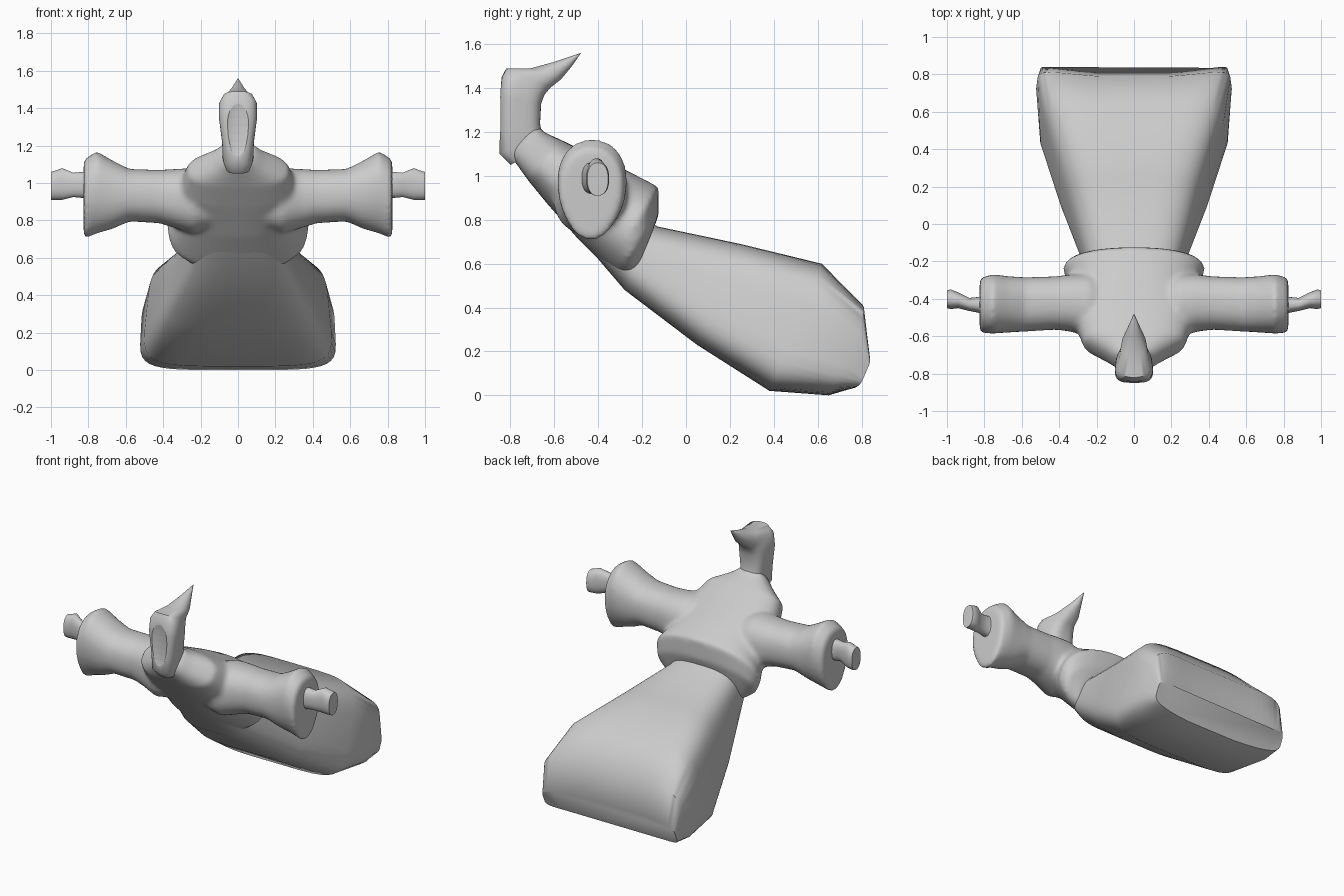
import bpy, bmesh, math
from mathutils import Vector

if "Cube" in bpy.data.objects:
    bpy.data.objects.remove(bpy.data.objects["Cube"])

N = 40


def spow(v, e):
    return math.copysign(abs(v) ** e, v)


def smooth(ob, angle):
    bpy.ops.object.select_all(action='DESELECT')
    ob.select_set(True)
    bpy.context.view_layer.objects.active = ob
    bpy.ops.object.shade_smooth_by_angle(angle=math.radians(angle))


def loft(name, sections, angle=50):
    """Skin rings; each section = (centre, u axis, v axis, power, taper along v)."""
    bm = bmesh.new()
    rings = []
    for c, u, v, p, taper in sections:
        ring = []
        for i in range(N):
            a = math.tau * (i + 0.5) / N
            cu, cv = spow(math.cos(a), 2 / p), spow(math.sin(a), 2 / p)
            ring.append(bm.verts.new(c + u * cu * (1 - taper * cv) + v * cv))
        rings.append(ring)
    for r, s in zip(rings, rings[1:]):
        for i in range(N):
            j = (i + 1) % N
            bm.faces.new((r[i], r[j], s[j], s[i]))
    bm.faces.new(rings[0])
    bm.faces.new(rings[-1])
    bmesh.ops.recalc_face_normals(bm, faces=bm.faces)
    me = bpy.data.meshes.new(name)
    bm.to_mesh(me)
    bm.free()
    ob = bpy.data.objects.new(name, me)
    bpy.context.collection.objects.link(ob)
    smooth(ob, angle)
    return ob


def side(b, t, w, p=2.5, taper=0.0):
    """Section spanning two side-view points (y, z), with half width w."""
    b, t = Vector((0, *b)), Vector((0, *t))
    return (b + t) / 2, Vector((w, 0, 0)), (t - b) / 2, p, taper


def arm(s, x, y0, y1, z0, z1, p=2.3, taper=0.0):
    """Section across an arm at distance x on side s."""
    return (Vector((s * x, (y0 + y1) / 2, (z0 + z1) / 2)),
            Vector((0, (y1 - y0) / 2, 0)), Vector((0, 0, (z1 - z0) / 2)), p, taper)


# Flared skirt trailing backwards, its hem slightly hollowed in the middle
skirt = loft("skirt", [
    side((0.775, 0.03), (0.84, 0.18), 0.50, 5),
    side((0.65, 0.00), (0.82, 0.42), 0.52, 5, 0.02),
    side((0.38, 0.02), (0.62, 0.60), 0.49, 5, 0.06),
    side((0.05, 0.23), (0.25, 0.69), 0.38, 4, 0.10),
    side((-0.28, 0.48), (-0.13, 0.77), 0.26, 3, 0.08),
    side((-0.46, 0.69), (-0.30, 0.88), 0.22, 2.5),
])
for v in skirt.data.vertices:
    if v.co.y > 0.7:
        v.co.y += 0.05 * (v.co.x / 0.5) ** 2 - 0.037

# Jacket body with flared hem
torso = loft("jacket", [
    side((-0.25, 0.50), (-0.14, 0.78), 0.26),
    side((-0.32, 0.55), (-0.125, 0.82), 0.36, 2.3),
    side((-0.36, 0.58), (-0.125, 0.95), 0.38, 2.2),
    side((-0.49, 0.71), (-0.26, 1.02), 0.31, 2.4),
    side((-0.63, 0.87), (-0.46, 1.11), 0.31, 2.6),
    side((-0.72, 0.98), (-0.57, 1.165), 0.27, 2.6),
    side((-0.77, 1.05), (-0.65, 1.20), 0.15, 2.5),
    side((-0.81, 1.10), (-0.68, 1.24), 0.085, 2.3),
])

# Sleeves and hands on both sides
sleeves = []
for s, label in ((-1, "left"), (1, "right")):
    sleeves.append(loft(label + "_sleeve", [
        arm(s, 0.10, -0.58, -0.32, 0.77, 1.03),
        arm(s, 0.24, -0.605, -0.265, 0.73, 1.08),
        arm(s, 0.34, -0.575, -0.27, 0.76, 1.075),
        arm(s, 0.42, -0.565, -0.28, 0.785, 1.07),
        arm(s, 0.58, -0.575, -0.285, 0.795, 1.075),
        arm(s, 0.67, -0.58, -0.28, 0.755, 1.12, 2.2, -0.05),
        arm(s, 0.755, -0.585, -0.27, 0.73, 1.17, 2.1, -0.12),
        arm(s, 0.825, -0.58, -0.29, 0.70, 1.125, 2.0, -0.15),
    ]))
    loft(label + "_hand", [
        arm(s, 0.74, -0.47, -0.38, 0.92, 1.05),
        arm(s, 0.83, -0.475, -0.39, 0.92, 1.06),
        arm(s, 0.88, -0.465, -0.395, 0.925, 1.055),
        arm(s, 0.94, -0.45, -0.365, 0.91, 1.08),
        arm(s, 0.98, -0.455, -0.35, 0.91, 1.065),
        arm(s, 1.00, -0.45, -0.355, 0.91, 1.06),
    ])

# Fuse sleeves into the jacket with soft shoulder blends
bpy.ops.object.select_all(action='DESELECT')
for ob in sleeves + [torso]:
    ob.select_set(True)
bpy.context.view_layer.objects.active = torso
bpy.ops.object.join()
torso.modifiers.clear()
fuse = torso.modifiers.new("fuse", 'REMESH')
fuse.mode = 'VOXEL'
fuse.voxel_size = 0.014
fuse.use_smooth_shade = True
soften = torso.modifiers.new("soften", 'SMOOTH')
soften.factor = 0.5
soften.iterations = 10

# Hood curling back to a point
hood = loft("hood", [
    side((-0.80, 1.05), (-0.64, 1.14), 0.07, 2.6),
    side((-0.85, 1.10), (-0.655, 1.18), 0.082, 3),
    side((-0.85, 1.20), (-0.665, 1.24), 0.085, 3.2),
    side((-0.85, 1.36), (-0.66, 1.33), 0.10, 3.2, 0.1),
    side((-0.84, 1.45), (-0.645, 1.37), 0.097, 3, 0.15),
    side((-0.82, 1.49), (-0.62, 1.40), 0.08, 2.8, 0.1),
    side((-0.71, 1.49), (-0.57, 1.44), 0.065, 2.2),
    side((-0.60, 1.52), (-0.52, 1.50), 0.032, 2),
    side((-0.481, 1.56), (-0.479, 1.56), 0.001, 2),
])

# Shallow face opening
bpy.ops.mesh.primitive_uv_sphere_add(segments=24, ring_count=12, location=(0, -0.86, 1.30))
cutter = bpy.context.object
cutter.name = "face_cutter"
cutter.scale = (0.07, 0.025, 0.17)
cutter.hide_render = True
cutter.display_type = 'WIRE'
cut = hood.modifiers.new("face_opening", 'BOOLEAN')
cut.operation = 'DIFFERENCE'
cut.object = cutter
